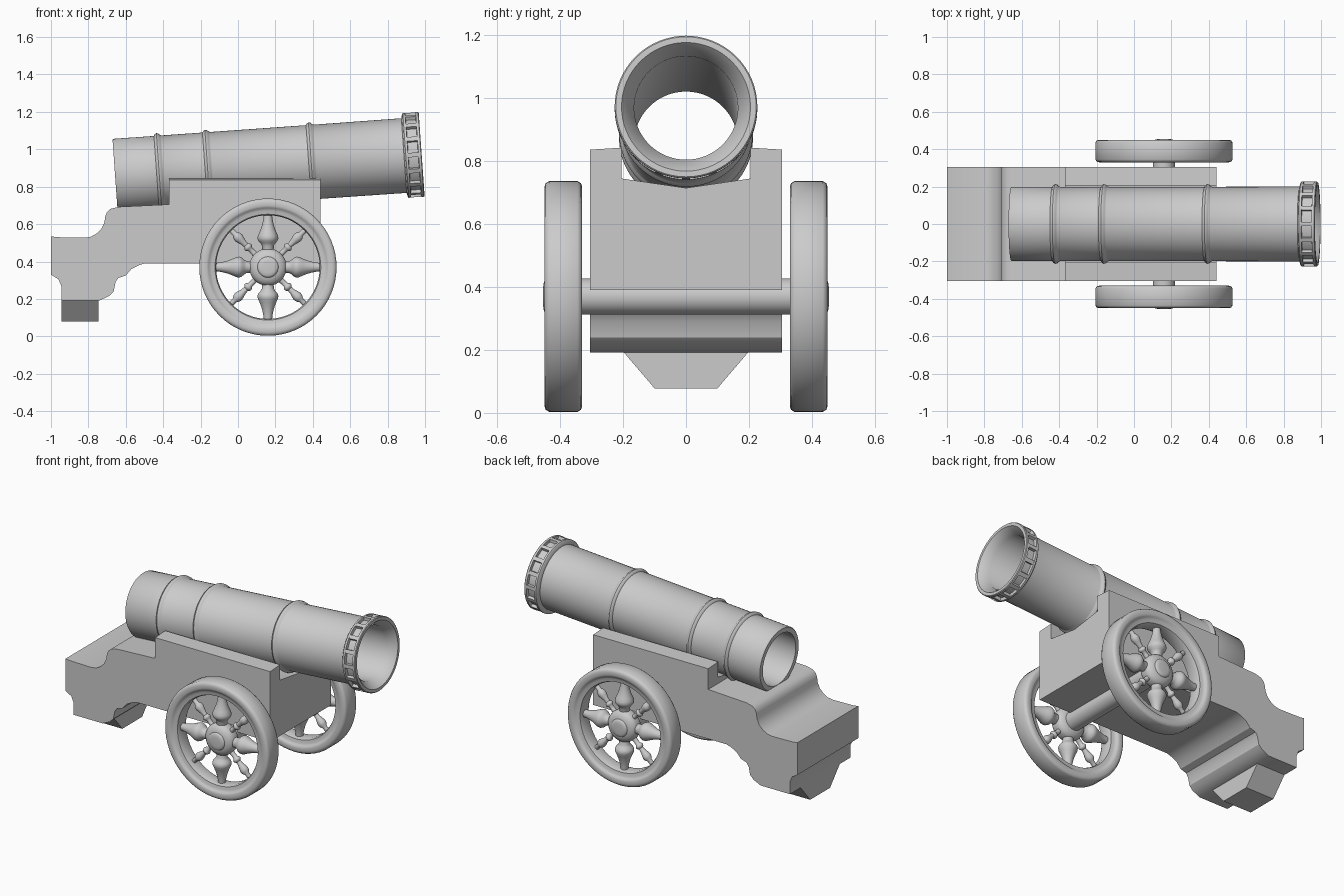
import bpy, bmesh, math
from mathutils import Vector, Matrix

if "Cube" in bpy.data.objects:
    bpy.data.objects.remove(bpy.data.objects["Cube"])


def finish(bm, name, angle=40):
    bmesh.ops.recalc_face_normals(bm, faces=bm.faces)
    me = bpy.data.meshes.new(name)
    bm.to_mesh(me)
    bm.free()
    ob = bpy.data.objects.new(name, me)
    bpy.context.collection.objects.link(ob)
    bpy.ops.object.select_all(action='DESELECT')
    ob.select_set(True)
    bpy.context.view_layer.objects.active = ob
    bpy.ops.object.shade_smooth_by_angle(angle=math.radians(angle))
    return ob


def frame(origin, direction):
    q = Vector(direction).to_track_quat('Z', 'Y')
    return Matrix.Translation(origin) @ q.to_matrix().to_4x4()


def lathe(name, profile, origin, direction, n=48, closed=False, angle=40):
    """Spin (distance along axis, radius) points; closed joins last to first."""
    bm = bmesh.new()
    rings = []
    for t, r in profile:
        rings.append([bm.verts.new((r * math.cos(2 * math.pi * i / n),
                                    r * math.sin(2 * math.pi * i / n), t)) for i in range(n)])
    pairs = list(zip(rings, rings[1:]))
    if closed:
        pairs.append((rings[-1], rings[0]))
    for a, b in pairs:
        for i in range(n):
            j = (i + 1) % n
            bm.faces.new((a[i], a[j], b[j], b[i]))
    if not closed:
        bm.faces.new(rings[0])
        bm.faces.new(rings[-1])
    bm.transform(frame(origin, direction))
    return finish(bm, name, angle)


def extrude(name, points, vec, angle=30):
    bm = bmesh.new()
    f = bm.faces.new([bm.verts.new(p) for p in points])
    res = bmesh.ops.extrude_face_region(bm, geom=[f], use_keep_orig=True)
    moved = [g for g in res['geom'] if isinstance(g, bmesh.types.BMVert)]
    bmesh.ops.translate(bm, verts=moved, vec=vec)
    return finish(bm, name, angle)


# Barrel: open tube with raised bands and a grooved muzzle collar
back, front = Vector((-0.657, 0, 0.857)), Vector((0.982, 0, 0.973))
axis = front - back
L = axis.length
prof = [(0, 0.165), (0, 0.194), (0.006, 0.199)]
for t in (0.24, 0.50, 1.055):
    prof += [(t - 0.018, 0.199), (t - 0.013, 0.208), (t - 0.004, 0.213),
             (t + 0.006, 0.211), (t + 0.013, 0.204), (t + 0.022, 0.199)]
prof += [(L - 0.095, 0.2), (L - 0.09, 0.222), (L - 0.085, 0.227), (L - 0.073, 0.227),
         (L - 0.071, 0.208), (L - 0.019, 0.208), (L - 0.017, 0.227), (L - 0.004, 0.227),
         (L, 0.223), (L, 0.205), (L - 0.05, 0.165)]
lathe("barrel", prof, back, axis, n=64, closed=True)

# Bars dividing the muzzle collar into windows
bm = bmesh.new()
for i in range(16):
    m = (frame(back, axis) @ Matrix.Rotation(2 * math.pi * i / 16, 4, 'Z')
         @ Matrix.Translation((0.214, 0, L - 0.045)) @ Matrix.Diagonal((0.024, 0.024, 0.06, 1)))
    bmesh.ops.create_cube(bm, size=1, matrix=m)
finish(bm, "muzzle_collar_bars")

# Carriage rear: stepped side profile
W = 0.305
side = [(-0.37, 0.705), (-0.64, 0.692), (-0.68, 0.682), (-0.70, 0.665), (-0.71, 0.64),
        (-0.714, 0.61), (-0.73, 0.575), (-0.755, 0.55), (-0.785, 0.533), (-0.82, 0.527),
        (-0.97, 0.53), (-1.0, 0.535), (-1.0, 0.33), (-0.96, 0.305), (-0.945, 0.27),
        (-0.945, 0.192), (-0.74, 0.192), (-0.69, 0.215), (-0.665, 0.24), (-0.655, 0.29),
        (-0.64, 0.312), (-0.60, 0.325), (-0.57, 0.36), (-0.53, 0.38), (-0.50, 0.39),
        (-0.37, 0.39)]
extrude("carriage_rear", [(x, -W, z) for x, z in side], (0, 2 * W, 0))

# Carriage front: block with raised cheeks and a channel for the barrel
half = [(W, 0.39), (W, 0.837), (0.205, 0.843), (0.205, 0.745)]
section = half + [(0, 0.715)] + [(-y, z) for y, z in reversed(half)]
extrude("carriage_front", [(-0.37, y, z) for y, z in section], (0.81, 0, 0))

# Tail foot
foot = [(-0.2, 0.195), (0.2, 0.195), (0.1, 0.078), (-0.1, 0.078)]
extrude("tail_foot", [(-0.945, y, z) for y, z in foot], (0.2, 0, 0))

# Axle
CX, CZ, CY = 0.16, 0.37, 0.39
lathe("axle", [(-CY, 0.058), (CY, 0.058)], (CX, 0, CZ), (0, 1, 0), n=32)

# Wheels: rim, hub, four fat and four thin turned spokes, small pins
rim_half = [(0.03, 0.277), (0.043, 0.283), (0.046, 0.302), (0.05, 0.313), (0.056, 0.318),
            (0.06, 0.328), (0.06, 0.348), (0.056, 0.36), (0.045, 0.367)]
rim = rim_half + [(-t, r) for t, r in reversed(rim_half)]
hub_half = [(0.015, 0.1), (0.03, 0.095), (0.042, 0.083), (0.05, 0.066), (0.052, 0.056),
            (0.058, 0.053), (0.062, 0.045), (0.064, 0.03)]
hub = [(-t, r) for t, r in reversed(hub_half)] + hub_half
fat = [(0.08, 0.03), (0.115, 0.032), (0.128, 0.04), (0.14, 0.051), (0.153, 0.056),
       (0.167, 0.054), (0.185, 0.046), (0.21, 0.036), (0.235, 0.029), (0.26, 0.024),
       (0.285, 0.022)]
thin = [(0.08, 0.016), (0.115, 0.014), (0.135, 0.014), (0.142, 0.021), (0.15, 0.024),
        (0.158, 0.021), (0.165, 0.014), (0.185, 0.016), (0.205, 0.022), (0.222, 0.026),
        (0.238, 0.023), (0.25, 0.014), (0.285, 0.014)]
for s, tag in ((-1, "front"), (1, "back")):
    c = Vector((CX, s * CY, CZ))
    lathe(f"{tag}_wheel_rim", rim, c, (0, 1, 0), n=64, closed=True)
    lathe(f"{tag}_wheel_hub", hub, c, (0, 1, 0), n=32)
    for i in range(8):
        a = i * math.pi / 4
        d = Vector((math.cos(a), 0, math.sin(a)))
        if i % 2:
            lathe(f"{tag}_thin_spoke", thin, c, d, n=20, angle=50)
        else:
            lathe(f"{tag}_fat_spoke", fat, c, d, n=28, angle=50)
